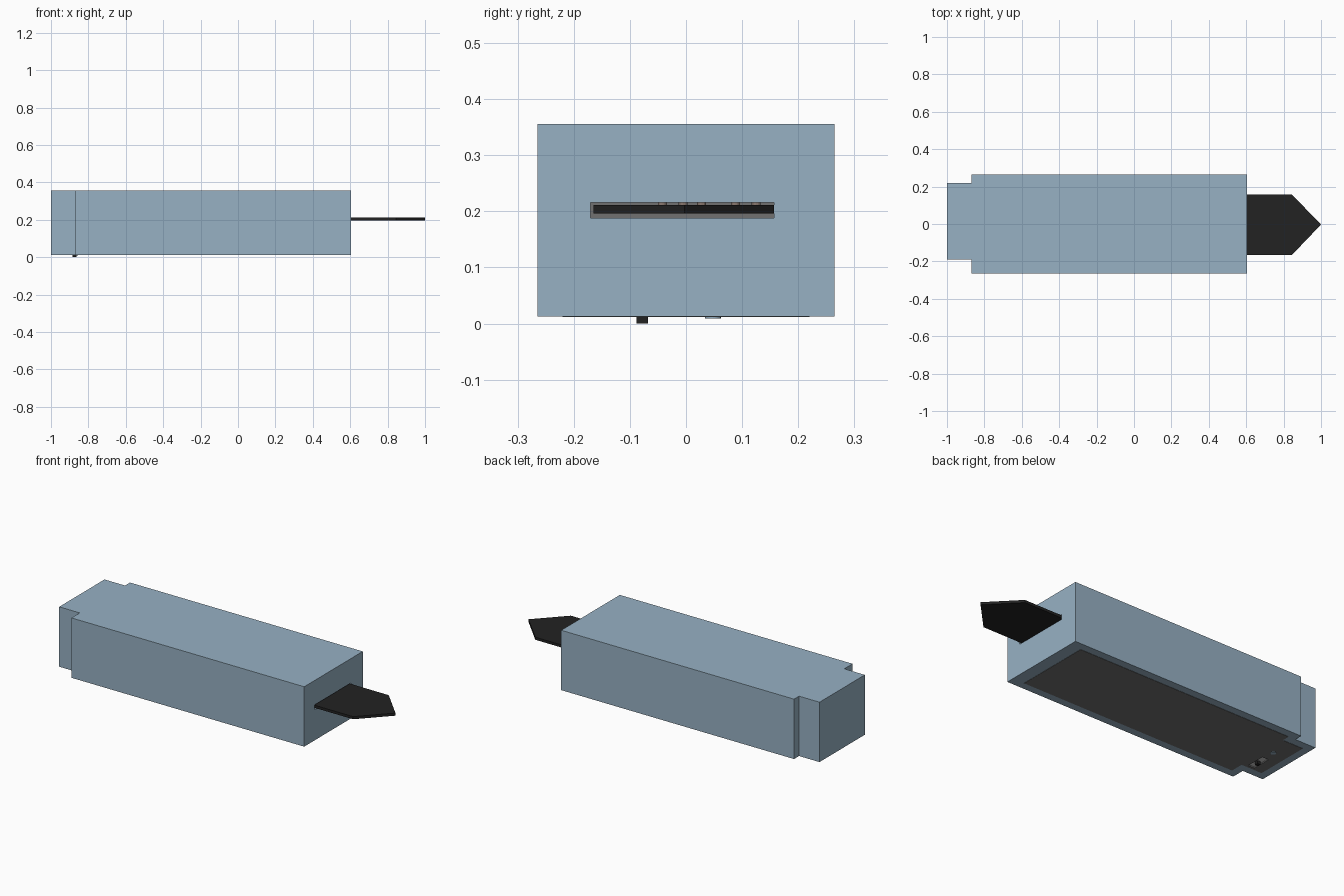
import bpy, bmesh
from mathutils import Vector

cube = bpy.data.objects.get("Cube")
if cube:
    bpy.data.objects.remove(cube, do_unlink=True)


def material(name, rgb):
    m = bpy.data.materials.new(name)
    m.use_nodes = True
    m.diffuse_color = (*rgb, 1)
    m.node_tree.nodes["Principled BSDF"].inputs["Base Color"].default_value = (*rgb, 1)
    return m


BLUE = material("casing blue", (0.31, 0.44, 0.55))
BLACK = material("blade black", (0.016, 0.016, 0.016))
GREY = material("panel grey", (0.165, 0.165, 0.165))
LIGHT = material("switch grey", (0.6, 0.6, 0.6))
BROWN = material("pin brown", (0.25, 0.19, 0.16))


def finish(bm, name, mat):
    bmesh.ops.recalc_face_normals(bm, faces=bm.faces[:])
    mesh = bpy.data.meshes.new(name)
    bm.to_mesh(mesh)
    bm.free()
    mesh.materials.append(mat)
    ob = bpy.data.objects.new(name, mesh)
    bpy.context.collection.objects.link(ob)
    return ob


def prism(name, outline, z0, z1, mat):
    """Vertical prism from an xy outline."""
    bm = bmesh.new()
    face = bm.faces.new([bm.verts.new((x, y, z0)) for x, y in outline])
    top = bmesh.ops.extrude_face_region(bm, geom=[face])["geom"]
    for v in top:
        if isinstance(v, bmesh.types.BMVert):
            v.co.z = z1
    return finish(bm, name, mat)


def box(name, xs, ys, zs, mat):
    (x0, x1), (y0, y1) = xs, ys
    return prism(name, [(x0, y0), (x1, y0), (x1, y1), (x0, y1)], *zs, mat)


def cylinder(name, centre, radius, height, mat, sides=20):
    bm = bmesh.new()
    bmesh.ops.create_cone(bm, cap_ends=True, segments=sides, radius1=radius,
                          radius2=radius, depth=height)
    bmesh.ops.translate(bm, verts=bm.verts[:], vec=Vector(centre))
    return finish(bm, name, mat)


def cut(target, cutter):
    mod = target.modifiers.new("cut", "BOOLEAN")
    mod.operation, mod.solver, mod.object = "DIFFERENCE", "EXACT", cutter
    cutter.hide_render = True
    cutter.hide_set(True)
    cutter.display_type = "WIRE"


def casing_outline(d):
    """Casing footprint with a narrower rear end, drawn in by d."""
    end, step, nose = -1 + d, -0.87 + d, 0.605 - d * 1.6
    side, low, high = 0.265 - d, -0.19 + d, 0.22 - d
    return [(nose, -side), (nose, side), (step, side), (step, high),
            (end, high), (end, low), (step, low), (step, -side)]


# Casing: hollow, open underneath, with a slot in the nose
casing = prism("casing", casing_outline(0), 0.013, 0.356, BLUE)
cut(casing, prism("cavity_cutter", casing_outline(0.045), -0.05, 0.31, BLUE))
cut(casing, box("slot_cutter", (0.45, 0.7), (-0.17, 0.157), (0.188, 0.216), BLUE))

# Bottom panel with a switch opening
panel = prism("bottom_panel", casing_outline(0.045), 0.0115, 0.04, GREY)
cut(panel, box("switch_cutter", (-0.895, -0.855), (-0.13, -0.02), (-0.05, 0.03), GREY))

# Sliding switch and indicator lamp
box("switch_plate", (-0.895, -0.855), (-0.13, -0.02), (0.018, 0.031), LIGHT)
box("switch_knob", (-0.884, -0.864), (-0.088, -0.068), (0, 0.03), BLACK)
cylinder("indicator_lamp", (-0.87, 0.048, 0.015), 0.014, 0.012, BLUE)

# Pointed blade
prism("blade", [(0.1, -0.165), (0.845, -0.165), (1, -0.003), (0.845, 0.157), (0.1, 0.157)],
      0.196, 0.211, BLACK)

# Carriage and guide pins inside the casing
box("carriage", (-0.1, 0.12), (-0.18, 0.18), (0.15, 0.25), GREY)
for i, y in enumerate((-0.042, -0.005, 0.028, 0.088, 0.125)):
    for z in (0.12, 0.26):
        cylinder(f"guide_pin_{i}", (0.3, y, z), 0.008, 0.1, BROWN, 12)
